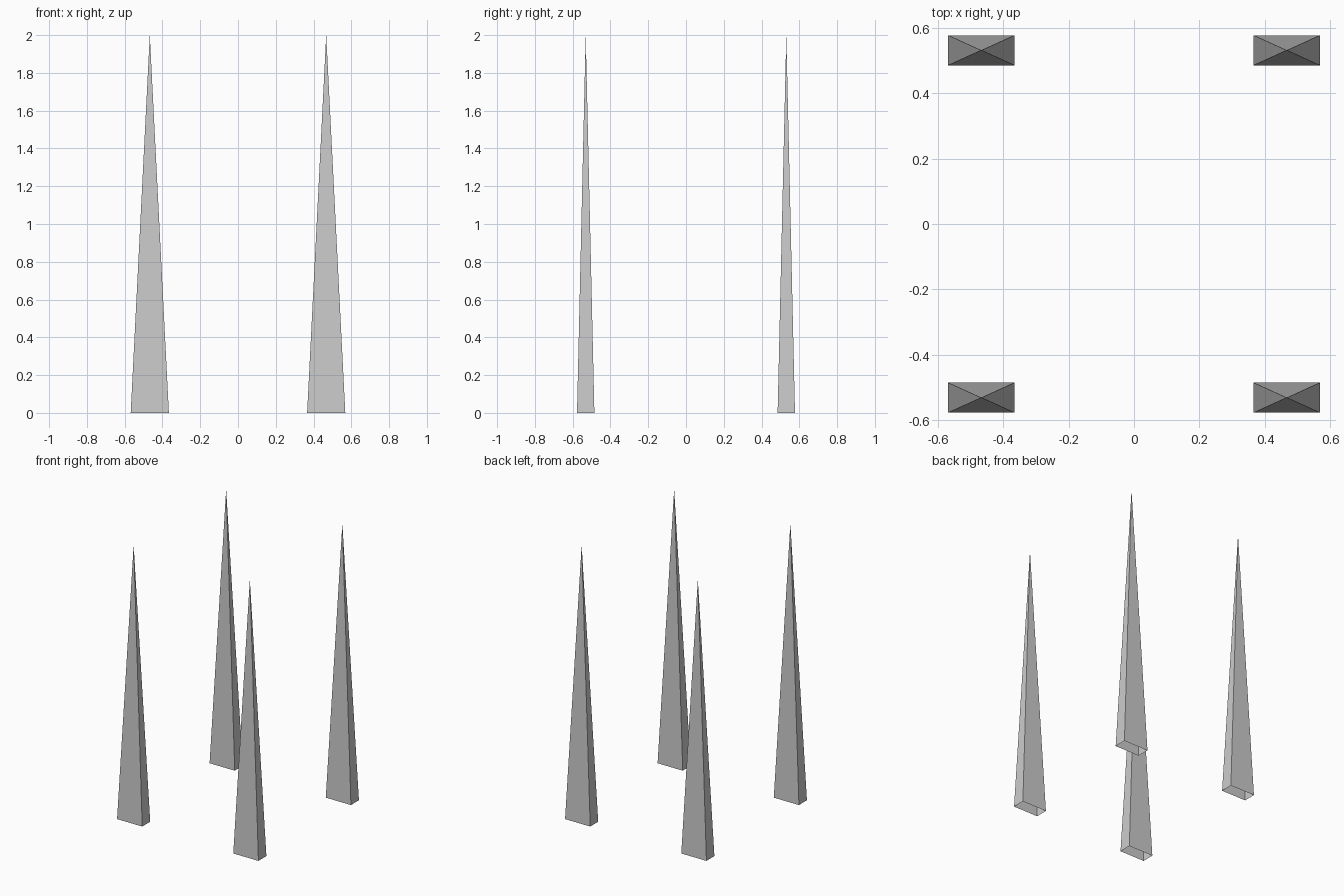
import bpy
import bmesh

if "Cube" in bpy.data.objects:
    bpy.data.objects.remove(bpy.data.objects["Cube"])

HALF_X, HALF_Y, HEIGHT = 0.101, 0.046, 2.0
CENTRE_X, CENTRE_Y = 0.467, 0.531


def spike(name, x, y):
    """Slender four-sided pyramid, open underneath."""
    bm = bmesh.new()
    base = [bm.verts.new((sx * HALF_X, sy * HALF_Y, 0))
            for sx, sy in ((-1, -1), (1, -1), (1, 1), (-1, 1))]
    tip = bm.verts.new((0, 0, HEIGHT))
    for i in range(4):
        bm.faces.new((base[i], base[(i + 1) % 4], tip))
    mesh = bpy.data.meshes.new(name)
    bm.to_mesh(mesh)
    bm.free()
    obj = bpy.data.objects.new(name, mesh)
    obj.location = (x, y, 0)
    bpy.context.collection.objects.link(obj)


# One spike at each corner
for side, sx in (("left", -1), ("right", 1)):
    for end, sy in (("front", -1), ("back", 1)):
        spike(f"{end}_{side}_spike", sx * CENTRE_X, sy * CENTRE_Y)
